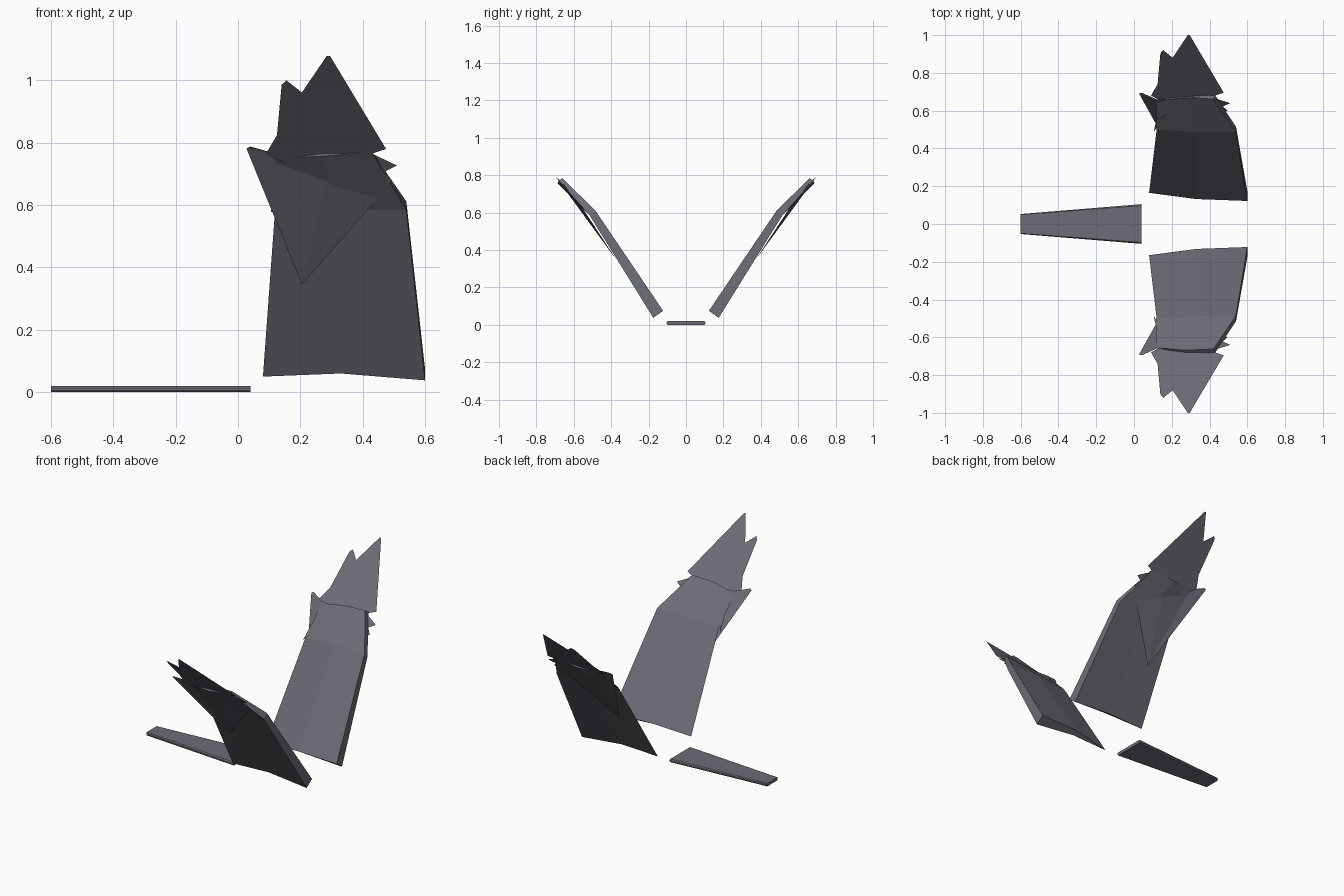
import bpy
import bmesh

cube = bpy.data.objects.get("Cube")
if cube:
    bpy.data.objects.remove(cube, do_unlink=True)

grey = bpy.data.materials.new("slate grey")
grey.use_nodes = True
colour = (0.15, 0.15, 0.185, 1)
grey.diffuse_color = colour
grey.node_tree.nodes["Principled BSDF"].inputs["Base Color"].default_value = colour


def finish(name, bm, mirrored):
    """Turn a bmesh into an object, mirrored across the body if asked."""
    bmesh.ops.recalc_face_normals(bm, faces=bm.faces)
    mesh = bpy.data.meshes.new(name)
    bm.to_mesh(mesh)
    bm.free()
    mesh.materials.append(grey)
    obj = bpy.data.objects.new(name, mesh)
    bpy.context.collection.objects.link(obj)
    if mirrored:
        mod = obj.modifiers.new("other side", 'MIRROR')
        mod.use_axis = (False, True, False)
        mod.use_mirror_merge = False
    return obj


def loft(name, sections, mirrored=False):
    """Skin a row of closed cross-sections and cap both ends."""
    bm = bmesh.new()
    rings = [[bm.verts.new(p) for p in s] for s in sections]
    n = len(rings[0])
    for a, b in zip(rings, rings[1:]):
        for i in range(n):
            j = (i + 1) % n
            bm.faces.new((a[i], a[j], b[j], b[i]))
    bm.faces.new(rings[0])
    bm.faces.new(rings[-1])
    return finish(name, bm, mirrored)


def sheet(name, outline):
    """Paper-thin feather from its outline."""
    bm = bmesh.new()
    face = bm.faces.new([bm.verts.new(p) for p in outline])
    face.normal_update()
    if face.normal.z < 0:
        face.normal_flip()
    bmesh.ops.triangulate(bm, faces=bm.faces[:])
    return finish(name, bm, True)


# Wing panels: thick leading edge, sharp trailing edge
loft("wing_panel", [
    [(0.6, 0.122, 0.075), (0.6, 0.175, 0.038), (0.33, 0.165, 0.06),
     (0.08, 0.165, 0.05), (0.33, 0.132, 0.078)],
    [(0.54, 0.485, 0.612), (0.54, 0.515, 0.585), (0.33, 0.512, 0.585),
     (0.12, 0.5, 0.6), (0.33, 0.487, 0.612)],
    [(0.42, 0.662, 0.785), (0.43, 0.68, 0.77), (0.27, 0.688, 0.757),
     (0.12, 0.655, 0.75), (0.27, 0.668, 0.777)],
], mirrored=True)

# Tip feathers: large forked sheet in one sloping plane
tip = [(0.295, 1.0), (0.475, 0.695), (0.4, 0.67), (0.2, 0.62), (0.09, 0.68),
       (0.125, 0.74), (0.14, 0.905), (0.155, 0.92), (0.205, 0.88), (0.285, 1.0)]
sheet("tip_feathers", [(x, y, 0.785 + 0.98 * (y - 0.7)) for x, y in tip])

# Rear feather lying under the wing and pointing backwards
sheet("rear_feather", [
    (0.205, 0.37, 0.345), (0.46, 0.56, 0.635), (0.3, 0.655, 0.75),
    (0.12, 0.66, 0.765), (0.04, 0.695, 0.788), (0.027, 0.69, 0.782)])

# Small jagged feathers on the leading edge
sheet("front_feathers", [
    (0.42, 0.668, 0.77), (0.51, 0.64, 0.727), (0.47, 0.622, 0.707),
    (0.495, 0.6, 0.678), (0.45, 0.57, 0.645), (0.3, 0.61, 0.69)])

# Small barb at the trailing edge
sheet("trailing_barb", [
    (0.105, 0.49, 0.575), (0.185, 0.59, 0.7), (0.12, 0.56, 0.66)])


# Tail: flat tapered blade with chamfered edges
def tail_section(x, w):
    half = [(w * 0.93, 0), (w, 0.006), (w, 0.014), (w * 0.93, 0.02)]
    return ([(x, y, z) for y, z in half]
            + [(x, -y, z) for y, z in reversed(half)])


loft("tail", [tail_section(-0.6, 0.053), tail_section(0.04, 0.105)])
